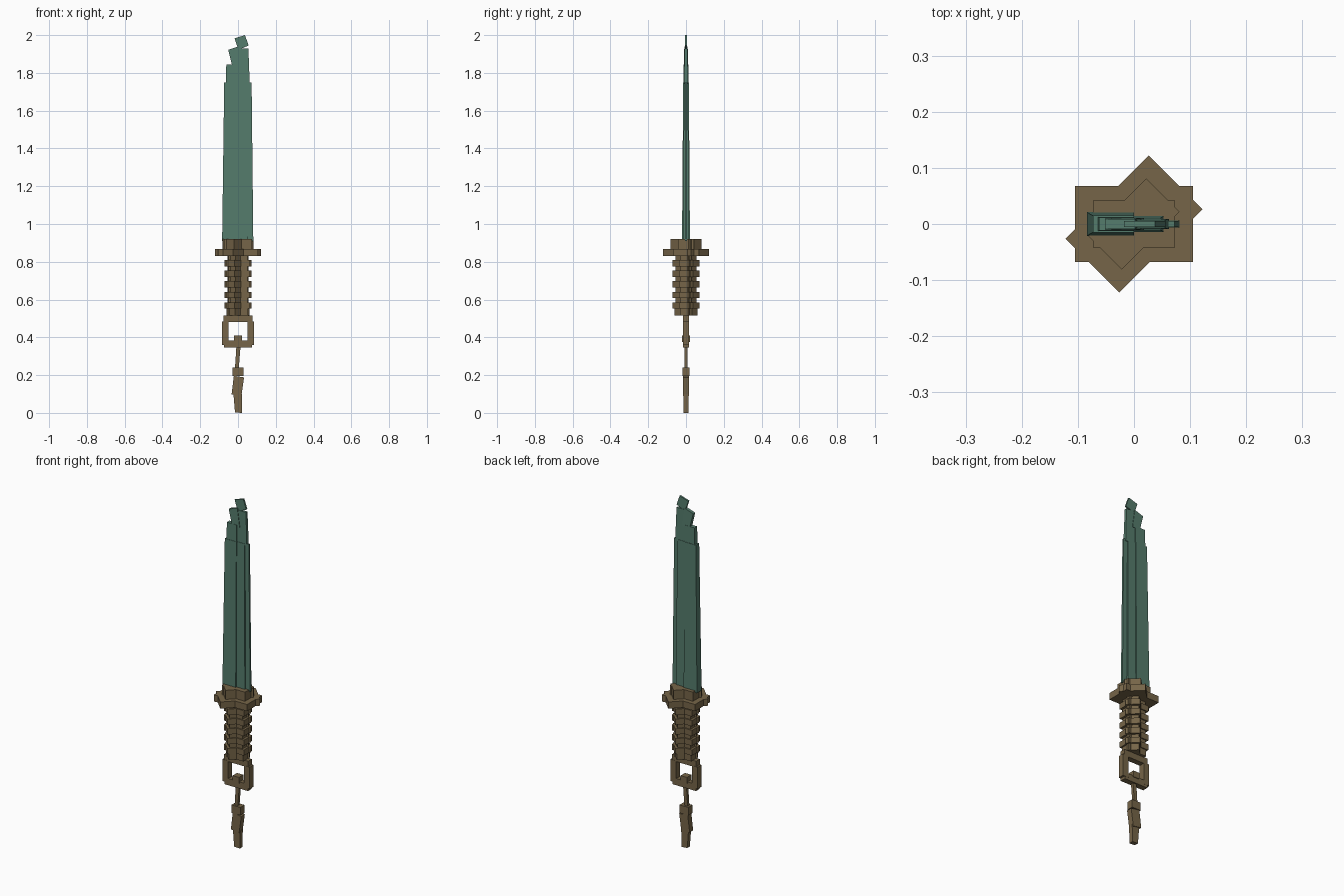
import bpy
import bmesh
from math import sqrt

cube = bpy.data.objects.get("Cube")
if cube:
    bpy.data.objects.remove(cube, do_unlink=True)


def material(name, rgb):
    mat = bpy.data.materials.new(name)
    mat.use_nodes = True
    mat.diffuse_color = (*rgb, 1)
    mat.node_tree.nodes["Principled BSDF"].inputs["Base Color"].default_value = (*rgb, 1)
    return mat


TEAL = material("weathered teal", (0.09, 0.20, 0.15))
BRONZE = material("dull bronze", (0.18, 0.13, 0.065))


def loft(name, bottom, top, mat):
    """Solid between two matching outlines."""
    bm = bmesh.new()
    a = [bm.verts.new(p) for p in bottom]
    b = [bm.verts.new(p) for p in top]
    n = len(a)
    bm.faces.new(a)
    bm.faces.new(b)
    for i in range(n):
        j = (i + 1) % n
        bm.faces.new((a[i], a[j], b[j], b[i]))
    bmesh.ops.recalc_face_normals(bm, faces=bm.faces)
    mesh = bpy.data.meshes.new(name)
    bm.to_mesh(mesh)
    bm.free()
    mesh.materials.append(mat)
    obj = bpy.data.objects.new(name, mesh)
    bpy.context.collection.objects.link(obj)


def star(name, a, b, z0, z1):
    """Outline of an oblong merged with its copy turned 45 degrees."""
    s = sqrt(2)
    far, near = (a + b) / s, (a - b) / s
    half = [(a, -b), (a, a - b * s), (far, near), (a, a * s - a),
            (a, b), (a * s - b, b), (near, far), (b - b * s, b)]
    pts = half + [(-x, -y) for x, y in half]
    loft(name, [(x, y, z0) for x, y in pts], [(x, y, z1) for x, y in pts], BRONZE)


def plate(name, pts, mat, low, high=None):
    """Front outline given thickness, tapering from low to high half-depth."""
    high = low if high is None else high
    z0 = min(z for x, z in pts)
    z1 = max(z for x, z in pts)

    def depth(z):
        return low + (high - low) * (z - z0) / (z1 - z0)
    loft(name, [(x, -depth(z), z) for x, z in pts],
         [(x, depth(z), z) for x, z in pts], mat)


def bar(name, x0, x1, z0, z1, depth):
    plate(name, [(x0, z0), (x1, z0), (x1, z1), (x0, z1)], BRONZE, depth)


# Blade: thick spine, middle and thin edge
plate("blade_spine", [(-0.084, 0.91), (0, 0.91), (0, 1.75), (-0.073, 1.75)],
      TEAL, 0.021, 0.015)
plate("blade_middle", [(-0.01, 0.91), (0.053, 0.91), (0.048, 1.75), (-0.01, 1.75)],
      TEAL, 0.014, 0.011)
plate("blade_edge", [(0.04, 0.91), (0.081, 0.91), (0.072, 1.75), (0.04, 1.75)],
      TEAL, 0.006, 0.005)

# Broken blade end
plate("upper_spine", [(-0.064, 1.74), (0, 1.74), (0, 1.845), (-0.062, 1.845)],
      TEAL, 0.013, 0.012)
plate("upper_edge", [(-0.01, 1.74), (0.062, 1.74), (0.055, 1.93), (0.005, 1.93),
                     (-0.01, 1.85)], TEAL, 0.009, 0.007)
plate("leaning_shard", [(-0.03, 1.835), (0.018, 1.835), (0.002, 1.94), (-0.052, 1.922)],
      TEAL, 0.011, 0.009)
plate("tip_shard", [(0.002, 1.922), (0.056, 1.945), (0.037, 2.0), (-0.018, 1.983)],
      TEAL, 0.005)

# Guard and collar
star("collar", 0.073, 0.042, 0.86, 0.92)
star("guard", 0.105, 0.068, 0.83, 0.868)

# Grip with evenly spaced rings
star("grip_core", 0.05, 0.03, 0.52, 0.84)
for i in range(5):
    z = 0.776 - i * 0.056
    star(f"grip_ring_{i + 1}", 0.063, 0.037, z, z + 0.033)
star("grip_base", 0.054, 0.031, 0.515, 0.56)

# Pommel loop
for side, name in ((1, "left"), (-1, "right")):
    bar(f"loop_{name}", *sorted((side * 0.051, side * 0.086)), 0.36, 0.485, 0.017)
bar("loop_top", -0.076, 0.076, 0.48, 0.516, 0.016)
bar("loop_bottom", -0.074, 0.074, 0.345, 0.383, 0.016)

# Hanging charm
bar("cord_knot", -0.02, 0.02, 0.375, 0.41, 0.02)
plate("cord", [(-0.016, 0.235), (0.004, 0.235), (0.014, 0.36), (-0.008, 0.36)],
      BRONZE, 0.008)
bar("charm_cap", -0.028, 0.028, 0.195, 0.24, 0.019)
plate("charm_body", [(-0.034, 0.098), (0.018, 0.09), (0.032, 0.188), (-0.022, 0.196)],
      BRONZE, 0.016)
plate("charm_end", [(-0.016, 0.002), (0.02, 0), (0.022, 0.1), (-0.024, 0.1)],
      BRONZE, 0.012)
